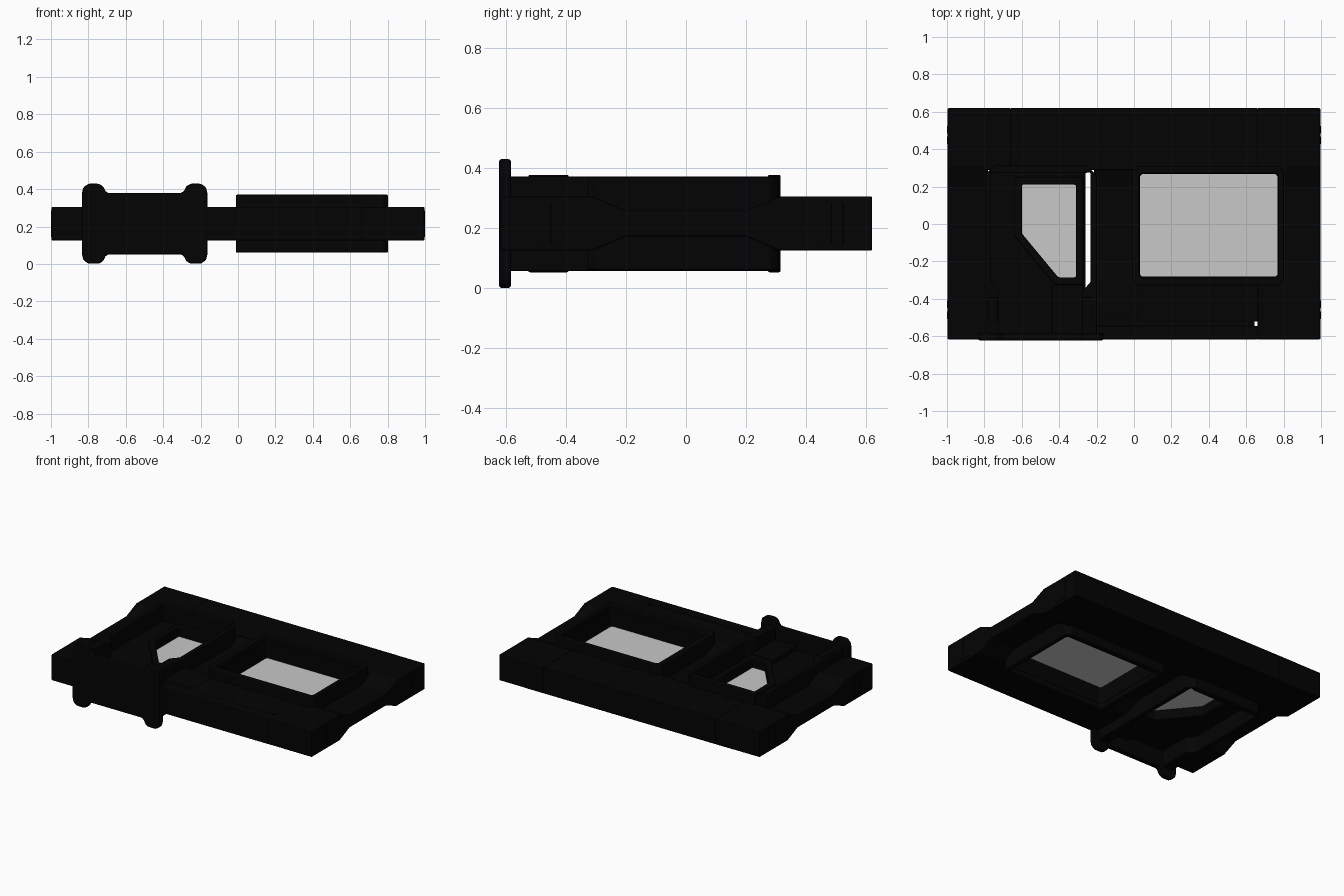
import bpy, bmesh
from mathutils import Vector

cube = bpy.data.objects.get("Cube")
if cube:
    bpy.data.objects.remove(cube)

MID = 0.215  # the model mirrors about this height


def material(name, rgb):
    m = bpy.data.materials.new(name)
    m.use_nodes = True
    m.diffuse_color = (*rgb, 1)
    m.node_tree.nodes["Principled BSDF"].inputs["Base Color"].default_value = (*rgb, 1)
    return m


black = material("matte black", (0.001, 0.001, 0.001))
grey = material("window grey", (0.58, 0.58, 0.58))


def finish(name, bm, mat, bevel):
    bmesh.ops.recalc_face_normals(bm, faces=bm.faces)
    mesh = bpy.data.meshes.new(name)
    bm.to_mesh(mesh)
    bm.free()
    mesh.materials.append(mat)
    ob = bpy.data.objects.new(name, mesh)
    bpy.context.collection.objects.link(ob)
    if bevel:
        mod = ob.modifiers.new("bevel", "BEVEL")
        mod.width, mod.segments = bevel, 2
        mod.angle_limit = 0.5
    return ob


def prism(name, outline, lo, hi, axis="z", mat=black, bevel=0.006):
    """Extrude a 2D outline along one axis."""
    place = {"x": lambda a, b, t: (t, a, b),
             "y": lambda a, b, t: (a, t, b),
             "z": lambda a, b, t: (a, b, t)}[axis]
    bm = bmesh.new()
    low, high = [[bm.verts.new(place(a, b, t)) for a, b in outline] for t in (lo, hi)]
    bm.faces.new(low)
    bm.faces.new(high)
    n = len(outline)
    for i in range(n):
        j = (i + 1) % n
        bm.faces.new((low[i], low[j], high[j], high[i]))
    return finish(name, bm, mat, bevel)


def slab(name, x0, x1, y0, y1, half, **kw):
    """Box centred on the mid height."""
    outline = [(x0, y1), (x1, y1), (x1, y0), (x0, y0)]
    return prism(name, outline, MID - half, MID + half, **kw)


def ring(name, outer, inner, half, bevel=0.008, closed=True):
    """Flat frame between two outlines with matching corners."""
    bm = bmesh.new()
    loops = [[bm.verts.new((x, y, MID + s * half)) for x, y in pts]
             for pts, s in ((outer, -1), (outer, 1), (inner, 1), (inner, -1))]
    n = len(outer)
    for k in range(4):
        a, b = loops[k], loops[(k + 1) % 4]
        for i in range(n if closed else n - 1):
            j = (i + 1) % n
            bm.faces.new((a[i], a[j], b[j], b[i]))
    if not closed:
        for end in (0, -1):
            bm.faces.new([loop[end] for loop in loops])
    return finish(name, bm, black, bevel)


def grow(pts, d):
    """Offset a clockwise outline outwards with mitred corners."""
    out = []
    for i, p in enumerate(pts):
        p = Vector(p)
        e1 = (p - Vector(pts[i - 1])).normalized()
        e2 = (Vector(pts[(i + 1) % len(pts)]) - p).normalized()
        n1, n2 = Vector((-e1.y, e1.x)), Vector((-e2.y, e2.x))
        out.append(tuple(p + (n1 + n2) * d / (1 + n1.dot(n2))))
    return out


def chamfered(x0, x1, y0, y1, c):
    return [(x0, y1 - c), (x0 + c, y1), (x1 - c, y1), (x1, y1 - c),
            (x1, y0 + c), (x1 - c, y0), (x0 + c, y0), (x0, y0 + c)]


def both_halves(pts, cx):
    """Left half of a path, followed by its mirror image."""
    return [(cx + x, v) for x, v in pts] + [(cx - x, v) for x, v in reversed(pts)]


# Wall columns: thick at both ends, thin in the middle
def column(name, x0, x1, front):
    top = [(front, 0.09), (-0.31, 0.09), (-0.2, 0.043),
           (0.2, 0.043), (0.31, 0.09), (0.619, 0.09)]
    outline = [(y, MID + h) for y, h in top] + [(y, MID - h) for y, h in reversed(top)]
    prism(name, outline, x0, x1, axis="x")


column("right_column", -0.997, -0.78, -0.617)
column("middle_column", -0.215, 0.02, -0.515)
column("left_column", 0.77, 0.997, -0.617)

# Header, sill and front rail between the columns
slab("header_beam", -0.66, 0.66, 0.29, 0.619, 0.0895, bevel=0.003)
slab("right_header_block", -0.8, -0.66, 0.29, 0.619, 0.0895, bevel=0.003)
slab("left_header_block", 0.66, 0.8, 0.29, 0.619, 0.0895, bevel=0.003)
slab("sill_panel", 0.01, 0.67, -0.522, -0.3, 0.087)
slab("front_rail", -0.22, 0.665, -0.617, -0.545, 0.09)
slab("rail_backing", -0.22, 0.645, -0.56, -0.5, 0.085, bevel=0)
slab("corner_block", 0.66, 0.8, -0.617, -0.3, 0.0895)

# Small locating ribs on both end faces
for side, s in (("left", 1), ("right", -1)):
    for y in (-0.487, -0.43, 0.447, 0.503):
        xs = sorted((s * 0.985, s * 1.0))
        slab(side + "_end_rib", *xs, y - 0.02, y + 0.02, 0.07, bevel=0.002)

# Window frame with a stepped inner lip and its pane
window = chamfered(0.03, 0.77, -0.285, 0.27, 0.012)
ring("window_frame", chamfered(-0.012, 0.802, -0.33, 0.31, 0.03), window, 0.155)
ring("window_inner_lip", grow(window, 0.01), grow(window, -0.003), 0.12, 0.003)
prism("window_pane", grow(window, 0.01), MID - 0.004, MID + 0.004, mat=grey, bevel=0)

# Door surround: two jambs and a head in one piece
DOOR_X = -0.499
outer_half = [(-0.3, -0.59), (-0.3, -0.36), (-0.3, 0.26), (-0.25, 0.31)]
inner_half = [(-0.222, -0.59), (-0.222, -0.36), (-0.267, -0.31), (-0.267, 0.275)]
ring("door_surround", both_halves(outer_half, DOOR_X), both_halves(inner_half, DOOR_X),
     0.157, bevel=0.005, closed=False)
slab("door_head_trim", -0.75, -0.25, 0.272, 0.315, 0.162)
for name, x in (("right", -0.755), ("left", -0.243)):
    slab(name + "_jamb_plate", x - 0.025, x + 0.025, -0.525, -0.39, 0.162)

# Door leaf around its five-sided window
pane = [(-0.6, 0.21), (-0.31, 0.21), (-0.31, -0.285), (-0.405, -0.285), (-0.6, -0.05)]
leaf = [(-0.77, 0.28), (-0.26, 0.28), (-0.26, -0.6), (-0.73, -0.6), (-0.77, -0.31)]
ring("door_leaf", leaf, pane, 0.045, 0.003)
ring("door_window_rim", grow(pane, 0.04), pane, 0.07)
prism("door_pane", grow(pane, 0.01), MID - 0.004, MID + 0.004, mat=grey, bevel=0)
slab("door_kick_panel", -0.44, -0.27, -0.59, -0.325, 0.075)

# Threshold plate with rounded lugs at both ends
lug = [(-0.335, 0.165), (-0.328, 0.195), (-0.3, 0.214), (-0.245, 0.214),
       (-0.222, 0.2), (-0.21, 0.175), (-0.195, 0.164)]
top = both_halves(lug, DOOR_X)
plate = [(x, MID + h) for x, h in top] + [(x, MID - h) for x, h in reversed(top)]
prism("threshold_plate", plate, -0.622, -0.582, axis="y", bevel=0.008)
